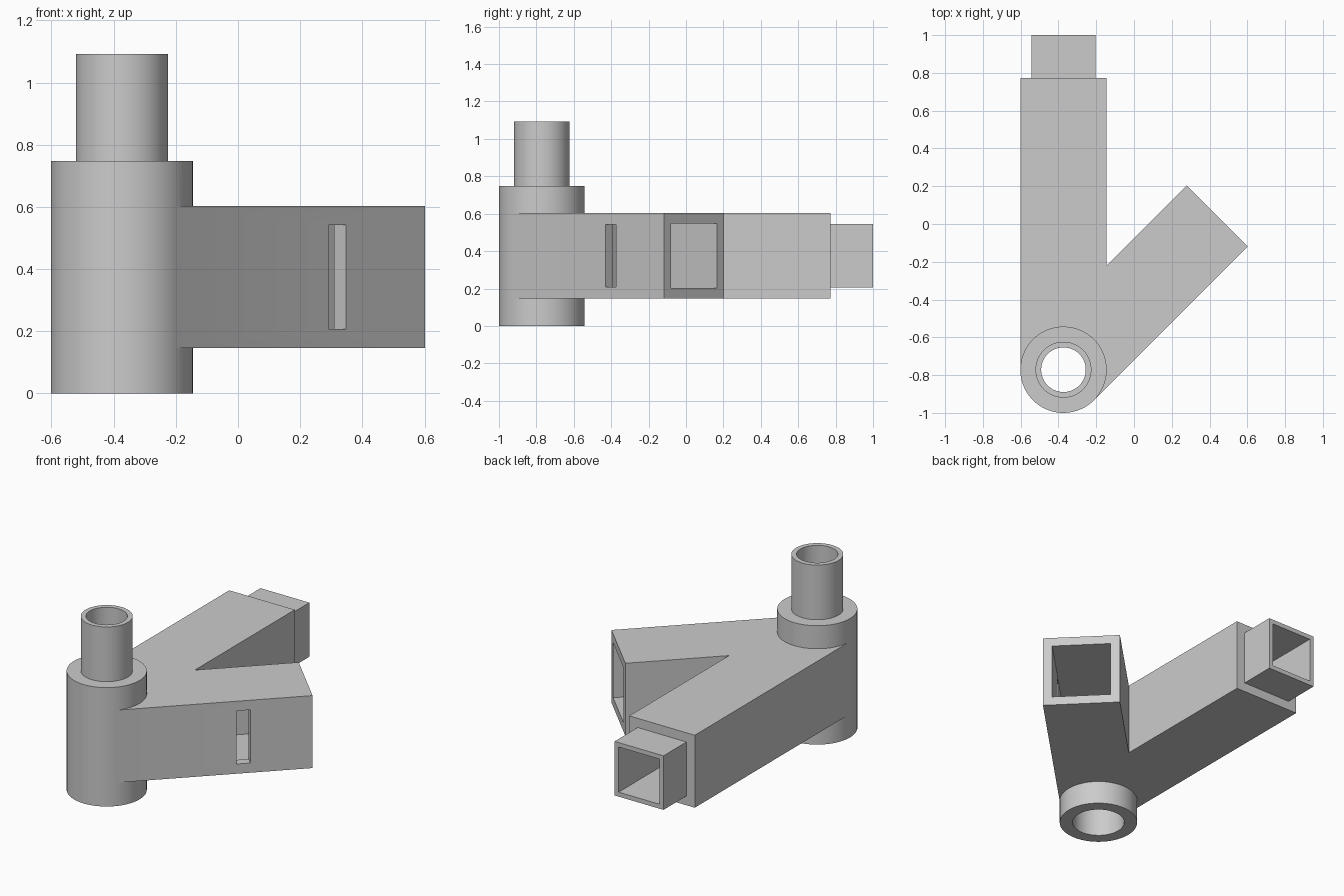
import bpy
import math
from mathutils import Matrix, Vector

cube = bpy.data.objects.get("Cube")
if cube:
    bpy.data.objects.remove(cube, do_unlink=True)

# Single plain grey plastic
grey = bpy.data.materials.new("plain_grey")
grey.use_nodes = True
GREY = (0.6, 0.6, 0.6, 1.0)
grey.diffuse_color = GREY
grey.node_tree.nodes["Principled BSDF"].inputs["Base Color"].default_value = GREY

# Main dimensions
CX, CY = -0.3735, -0.7715      # post axis
R_POST, R_PEG, R_BORE = 0.2285, 0.148, 0.118
HALF = 0.228                   # half width of the square arms
MID_Z = 0.375                  # arm centre height
LEN_A, LEN_B = 1.5435, 1.1516  # straight and slanted arm lengths


def finish(name):
    ob = bpy.context.object
    ob.name = name
    ob.data.materials.append(grey)
    return ob


def tube(name, r, z0, z1):
    """Vertical cylinder on the post axis."""
    bpy.ops.mesh.primitive_cylinder_add(vertices=96, radius=r, depth=z1 - z0,
                                        location=(CX, CY, (z0 + z1) / 2))
    return finish(name)


def bar(name, angle, s0, s1, w0, w1, half_h):
    """Box along a direction from the post axis; w is measured to its left."""
    bpy.ops.mesh.primitive_cube_add(size=1)
    ob = finish(name)
    place = (Matrix.Translation((CX, CY, MID_Z)) @ Matrix.Rotation(angle, 4, 'Z')
             @ Matrix.Translation(((s0 + s1) / 2, (w0 + w1) / 2, 0))
             @ Matrix.Diagonal(Vector((s1 - s0, w1 - w0, 2 * half_h, 1))))
    ob.data.transform(place)
    return ob


def combine(target, tool, operation):
    """Apply a boolean and remove the tool."""
    mod = target.modifiers.new(operation.lower(), 'BOOLEAN')
    mod.operation = operation
    mod.solver = 'EXACT'
    mod.object = tool
    bpy.ops.object.select_all(action='DESELECT')
    target.select_set(True)
    bpy.context.view_layer.objects.active = target
    bpy.ops.object.modifier_apply(modifier=mod.name)
    bpy.data.objects.remove(tool, do_unlink=True)


STRAIGHT, SLANT = math.radians(90), math.radians(45)

# Solid parts: post, peg on top, two arms and the square spigot
body = tube("corner_connector", R_POST, 0, 0.748)
for part in (
    bar("straight_arm", STRAIGHT, 0, LEN_A, -HALF, HALF, HALF),
    bar("slanted_arm", SLANT, 0, LEN_B, -HALF, HALF, HALF),
    bar("square_spigot", STRAIGHT, LEN_A - 0.1, 1.7715, -0.17, 0.17, 0.17),
    tube("top_peg", R_PEG, 0.6, 1.092),
):
    combine(body, part, 'UNION')

# Hollows: through bore, bottom socket, arm cavities and the side slot
for cutter in (
    tube("through_bore", R_BORE, -0.1, 1.2),
    tube("bottom_socket", 0.152, -0.1, 0.36),
    bar("spigot_bore", STRAIGHT, 0.5, 1.9, -0.142, 0.142, 0.142),
    bar("arm_socket", SLANT, LEN_B - 0.7, LEN_B + 0.1, -0.173, 0.173, 0.173),
    bar("side_slot", SLANT, LEN_B - 0.44, LEN_B - 0.36, -0.3, -0.1, 0.167),
):
    cutter.hide_render = True
    combine(body, cutter, 'DIFFERENCE')

# Smooth round walls, sharp edges
bpy.ops.object.select_all(action='DESELECT')
body.select_set(True)
bpy.context.view_layer.objects.active = body
bpy.ops.object.shade_smooth_by_angle(angle=math.radians(30))
